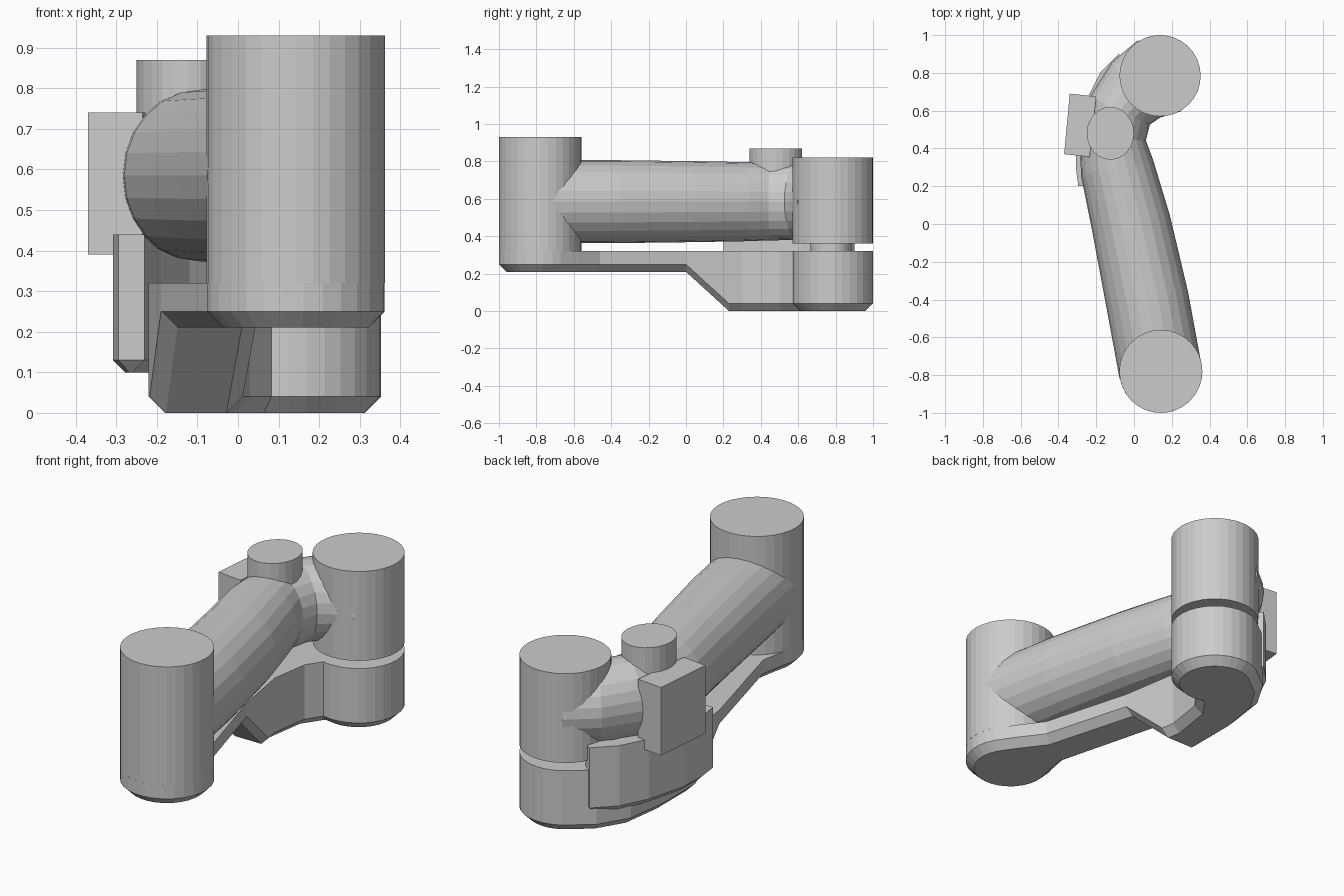
import bpy, bmesh
from math import sin, cos, radians, pi
from mathutils import Vector

if "Cube" in bpy.data.objects:
    bpy.data.objects.remove(bpy.data.objects["Cube"])


def finish(name, bm):
    bmesh.ops.recalc_face_normals(bm, faces=bm.faces[:])
    me = bpy.data.meshes.new(name)
    bm.to_mesh(me)
    bm.free()
    ob = bpy.data.objects.new(name, me)
    bpy.context.collection.objects.link(ob)
    return ob


def arc(cx, cy, rx, ry, a0, a1, n):
    return [(cx + rx * cos(radians(a0 + (a1 - a0) * i / n)),
             cy + ry * sin(radians(a0 + (a1 - a0) * i / n))) for i in range(n + 1)]


def prism(outline, z0, z1, chamfer=0):
    """Extrude a plan outline, optionally chamfering its bottom rim."""
    bm = bmesh.new()
    base = bm.faces.new([bm.verts.new((x, y, z0)) for x, y in outline])
    top = bmesh.ops.extrude_face_region(bm, geom=[base], use_keep_orig=True)
    for v in top["geom"]:
        if isinstance(v, bmesh.types.BMVert):
            v.co.z = z1
    if chamfer:
        rim = [e for e in bm.edges if all(v.co.z < z0 + 1e-5 for v in e.verts)]
        bmesh.ops.bevel(bm, geom=rim, offset=chamfer, segments=1,
                        affect='EDGES', profile=0.5, clamp_overlap=True)
    return bm


def cylinder(name, cx, cy, rx, ry, z0, z1, sides=32):
    return finish(name, prism(arc(cx, cy, rx, ry, 0, 360, sides)[:-1], z0, z1))


# Base: waisted plate in front, deep curved body behind, joined by a slope
outline = arc(0.142, -0.78, 0.22, 0.22, 160, 390, 18)
outline += [(0.27, -0.58), (0.18, -0.46), (0.05, 0.0), (0.0, 0.3), (0.03, 0.5)]
outline += arc(0.138, 0.785, 0.215, 0.215, -105, 120, 19)
outline += [(-0.1, 0.87), (-0.19, 0.72), (-0.22, 0.5), (-0.22, 0.25), (-0.19, 0.0), (-0.04, -0.57)]
bm = prism(outline, 0, 0.32, 0.04)
for y in (0.0, 0.23):
    bmesh.ops.bisect_plane(bm, geom=bm.verts[:] + bm.edges[:] + bm.faces[:],
                           plane_co=(0, y, 0), plane_no=(0, 1, 0))
for v in bm.verts:
    if v.co.z < 0.1:
        v.co.z += 0.21 * min(1, max(0, (0.23 - v.co.y) / 0.23))
finish("base", bm)

# Upright drums and the small knob
cylinder("front_drum", 0.142, -0.78, 0.22, 0.22, 0.32, 0.93)
cylinder("rear_drum", 0.138, 0.785, 0.215, 0.215, 0.36, 0.82)
cylinder("rear_neck", 0.125, 0.775, 0.11, 0.11, 0.31, 0.37)
cylinder("top_knob", -0.125, 0.48, 0.125, 0.14, 0.7, 0.87, 24)

# Bent tube between the drums: x, y, half width, half height
path = [(0.14, -0.78, 0.22, 0.222), (0.07, -0.4, 0.22, 0.222), (-0.015, 0.0, 0.21, 0.217),
        (-0.09, 0.3, 0.195, 0.212), (-0.112, 0.45, 0.175, 0.207), (-0.075, 0.6, 0.175, 0.205),
        (0.01, 0.71, 0.195, 0.2), (0.135, 0.785, 0.22, 0.2)]
bm = bmesh.new()
rings, N = [], 24
for i, (x, y, w, h) in enumerate(path):
    a, b = path[max(i - 1, 0)], path[min(i + 1, len(path) - 1)]
    d = Vector((b[0] - a[0], b[1] - a[1])).normalized()
    rings.append([bm.verts.new((x + d.y * w * cos(2 * pi * k / N),
                                y - d.x * w * cos(2 * pi * k / N),
                                0.585 + h * sin(2 * pi * k / N))) for k in range(N)])
for r, s in zip(rings, rings[1:]):
    for k in range(N):
        bm.faces.new((r[k], r[(k + 1) % N], s[(k + 1) % N], s[k]))
bm.faces.new(rings[0])
bm.faces.new(rings[-1])
finish("bent_tube", bm)

# Side cover wrapping the outside of the bend
cover = [(-0.295, 0.2), (-0.23, 0.2), (-0.23, 0.4), (-0.19, 0.62), (-0.12, 0.76), (-0.03, 0.86),
         (-0.08, 0.9), (-0.18, 0.8), (-0.25, 0.66), (-0.305, 0.45), (-0.308, 0.3)]
finish("side_cover", prism(cover, 0.10, 0.44, 0.03))

# Box on the left side
finish("side_box", prism([(-0.37, 0.37), (-0.235, 0.355), (-0.20, 0.675), (-0.34, 0.69)], 0.39, 0.74))
